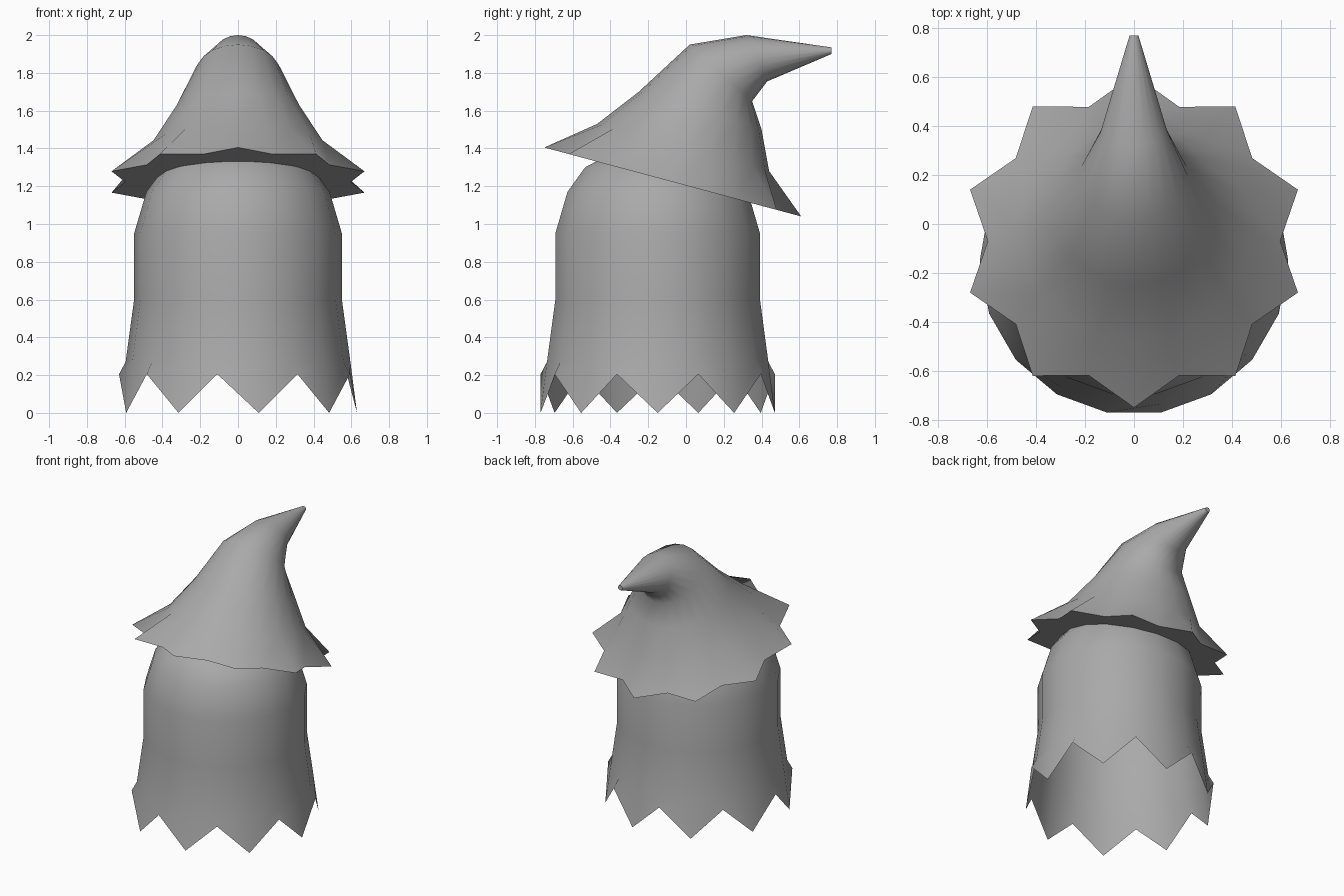
import bpy, bmesh, math
from mathutils import Vector

if "Cube" in bpy.data.objects:
    bpy.data.objects.remove(bpy.data.objects["Cube"])

grey = bpy.data.materials.new("plain grey")
grey.diffuse_color = (0.4, 0.4, 0.4, 1)
grey.use_nodes = True
grey.node_tree.nodes["Principled BSDF"].inputs["Base Color"].default_value = grey.diffuse_color


def loft(name, rings, cap_start=False, cap_end=False):
    """Skin a list of equal-length point rings into one smooth object."""
    bm = bmesh.new()
    loops = [[bm.verts.new(p) for p in ring] for ring in rings]
    n = len(loops[0])
    for a, b in zip(loops, loops[1:]):
        for i in range(n):
            j = (i + 1) % n
            bm.faces.new((a[i], a[j], b[j], b[i]))
    if cap_start:
        bm.faces.new(loops[0][::-1])
    if cap_end:
        bm.faces.new(loops[-1])
    mesh = bpy.data.meshes.new(name)
    bm.to_mesh(mesh)
    bm.free()
    mesh.materials.append(grey)
    obj = bpy.data.objects.new(name, mesh)
    bpy.context.collection.objects.link(obj)
    bpy.ops.object.select_all(action='DESELECT')
    obj.select_set(True)
    bpy.context.view_layer.objects.active = obj
    bpy.ops.object.shade_smooth_by_angle(angle=math.radians(60))
    return obj


# Sheet body: 18-sided lathe, open below, with a zigzag hem
SIDES, BODY_Y = 18, -0.15


def body_ring(r, heights):
    pts = []
    for i in range(SIDES):
        a = math.radians(10 + 20 * i)
        pts.append((r * math.sin(a), BODY_Y - r * math.cos(a), heights[i % 2]))
    return pts


body_profile = [(0.63, 0.0, 0.205), (0.595, 0.27, 0.27), (0.55, 0.6, 0.6),
                (0.55, 0.95, 0.95), (0.485, 1.17, 1.17), (0.39, 1.30, 1.30),
                (0.2, 1.40, 1.40)]
loft("sheet_body", [body_ring(r, (z0, z1)) for r, z0, z1 in body_profile],
     cap_end=True)


# Bent pointed hat: tilted rings given by their front and back (y, z) points
def hat_ring(front, back, width, valley=1.0):
    f, b = Vector((0, *front)), Vector((0, *back))
    centre, half = (f + b) / 2, (f - b) / 2
    pts = []
    for i in range(20):
        a = math.tau * i / 20
        k = valley if i % 2 else 1.0
        pts.append(centre + k * (half * math.cos(a)
                                 + Vector((width * math.sin(a), 0, 0))))
    return pts


hat_rings = [
    hat_ring((-0.75, 1.405), (0.61, 1.04), 0.704, 0.848),   # star-shaped brim
    hat_ring((-0.47, 1.53), (0.44, 1.28), 0.47),
    hat_ring((-0.25, 1.70), (0.40, 1.50), 0.34),
    hat_ring((0.02, 1.95), (0.35, 1.65), 0.225),
    hat_ring((0.32, 2.00), (0.43, 1.755), 0.137),
    hat_ring((0.77, 1.935), (0.77, 1.90), 0.018),           # tip
]
loft("pointed_hat", hat_rings, cap_start=True, cap_end=True)
